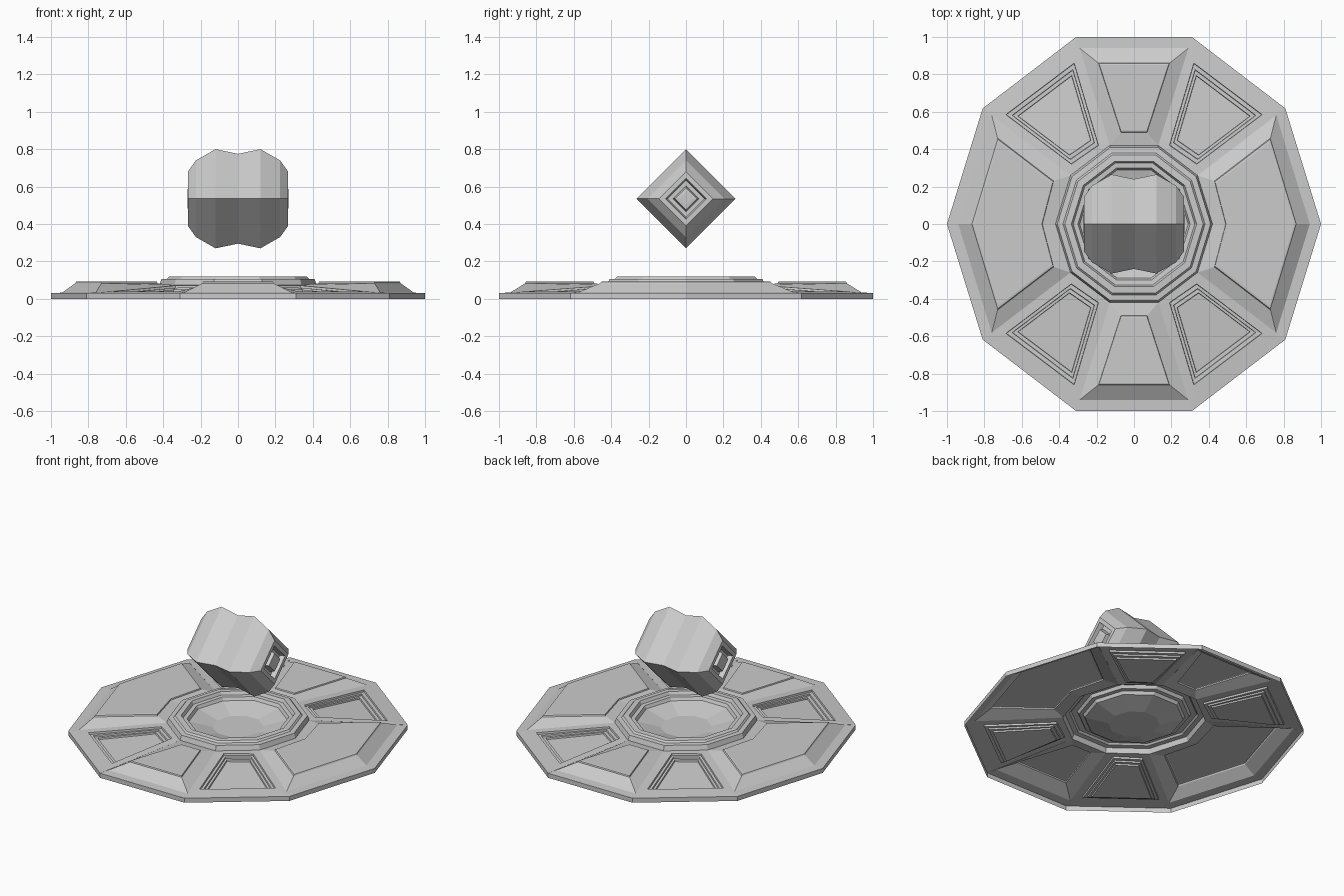
import bpy, bmesh, math

if "Cube" in bpy.data.objects:
    bpy.data.objects.remove(bpy.data.objects["Cube"])

YS = 1.0515  # the ten-sided plate is stretched so both widths are 2


def dec(r, deg):
    a = math.radians(deg)
    return (r * math.cos(a), r * math.sin(a) * YS)


def cone_z(x, y):
    return 0.03 + 0.075 * (1 - math.hypot(x, y / YS))


def finish(bm, name, upward):
    bmesh.ops.remove_doubles(bm, verts=bm.verts, dist=0.0005)
    bmesh.ops.recalc_face_normals(bm, faces=bm.faces)
    if upward and sum(f.normal.z * f.calc_area() for f in bm.faces) < 0:
        bmesh.ops.reverse_faces(bm, faces=bm.faces)
    me = bpy.data.meshes.new(name)
    bm.to_mesh(me)
    bm.free()
    ob = bpy.data.objects.new(name, me)
    bpy.context.collection.objects.link(ob)
    return ob


def loft(bm, contours, cap_start=False, cap_end=True):
    rings = [[bm.verts.new(p) for p in c] for c in contours]
    n = len(rings[0])
    for a, b in zip(rings, rings[1:]):
        for i in range(n):
            j = (i + 1) % n
            bm.faces.new((a[i], a[j], b[j], b[i]))
    if cap_start:
        bm.faces.new(rings[0])
    if cap_end:
        bm.faces.new(rings[-1])


def inset(pts, s, dz):
    cx = sum(p[0] for p in pts) / len(pts)
    cy = sum(p[1] for p in pts) / len(pts)
    return [(cx + (x - cx) * s, cy + (y - cy) * s, z + dz) for x, y, z in pts]


def sector(bm, angles, panel, raised, sx, sy):
    edge = [dec(1, a) for a in angles] + [dec(0.42, a) for a in reversed(angles)]
    base = [(x, y, cone_z(x, y)) for x, y in edge]
    if raised:
        foot = []
        for i, (x, y, z) in enumerate(base):
            s = 0.94 if i < len(angles) else 1.0
            foot.append((x * s, y * s, 0.033 if s < 1 else z))
        top = [(x, y, 0.083) for x, y in panel]
        rings = [base, foot, top, inset(top, 0.985, 0.008), inset(top, 0.95, 0.010)]
    else:
        p = [(x, y, cone_z(x, y)) for x, y in panel]
        rings = [base, p, inset(p, 0.99, -0.012), inset(p, 0.89, -0.012),
                 inset(p, 0.88, -0.022), inset(p, 0.79, -0.022),
                 inset(p, 0.78, -0.032)]
    loft(bm, [[(x * sx, y * sy, z) for x, y, z in r] for r in rings])


# Plate: open shell with rim, radial panels, raised ring and dish
bm = bmesh.new()
z_in = 0.03 + 0.075 * 0.58
loft(bm, [[dec(1, 36 * k) + (z,) for k in range(10)] for z in (0.0, 0.03)], cap_end=False)
ring = [(0.42, z_in), (0.41, 0.105), (0.38, 0.107), (0.37, 0.118), (0.335, 0.12),
        (0.325, 0.10), (0.30, 0.098), (0.29, 0.078), (0.15, 0.04)]
loft(bm, [[dec(r, 36 * k) + (z,) for k in range(10)] for r, z in ring])
side = [(0.73, -0.46), (0.87, 0), (0.73, 0.46), (0.43, 0.23), (0.49, 0), (0.43, -0.23)]
end = [(0.19, 0.86), (-0.19, 0.86), (-0.07, 0.49), (0.07, 0.49)]
diag = [(0.685, 0.585), (0.32, 0.86), (0.19, 0.42), (0.335, 0.32)]
for s in (1, -1):
    sector(bm, [-36, 0, 36], side, True, s, 1)
    sector(bm, [72, 108], end, True, 1, s)
    for t in (1, -1):
        sector(bm, [36, 72], diag, False, s, t)
finish(bm, "plate", True)

# Floating block: diamond section swept along x, stepped recess in each end
half = [(0, 0.24), (0.12, 0.265), (0.225, 0.205), (0.268, 0.145),
        (0.268, 0.11), (0.235, 0.10), (0.235, 0.07), (0.268, 0.06), (0.27, 0.035)]
prof = [(-x, h) for x, h in reversed(half[1:])] + half
bm = bmesh.new()
loft(bm, [[(x, 0, 0.535 + h), (x, h, 0.535), (x, 0, 0.535 - h), (x, -h, 0.535)]
          for x, h in prof], cap_start=True)
finish(bm, "floating_block", False)
